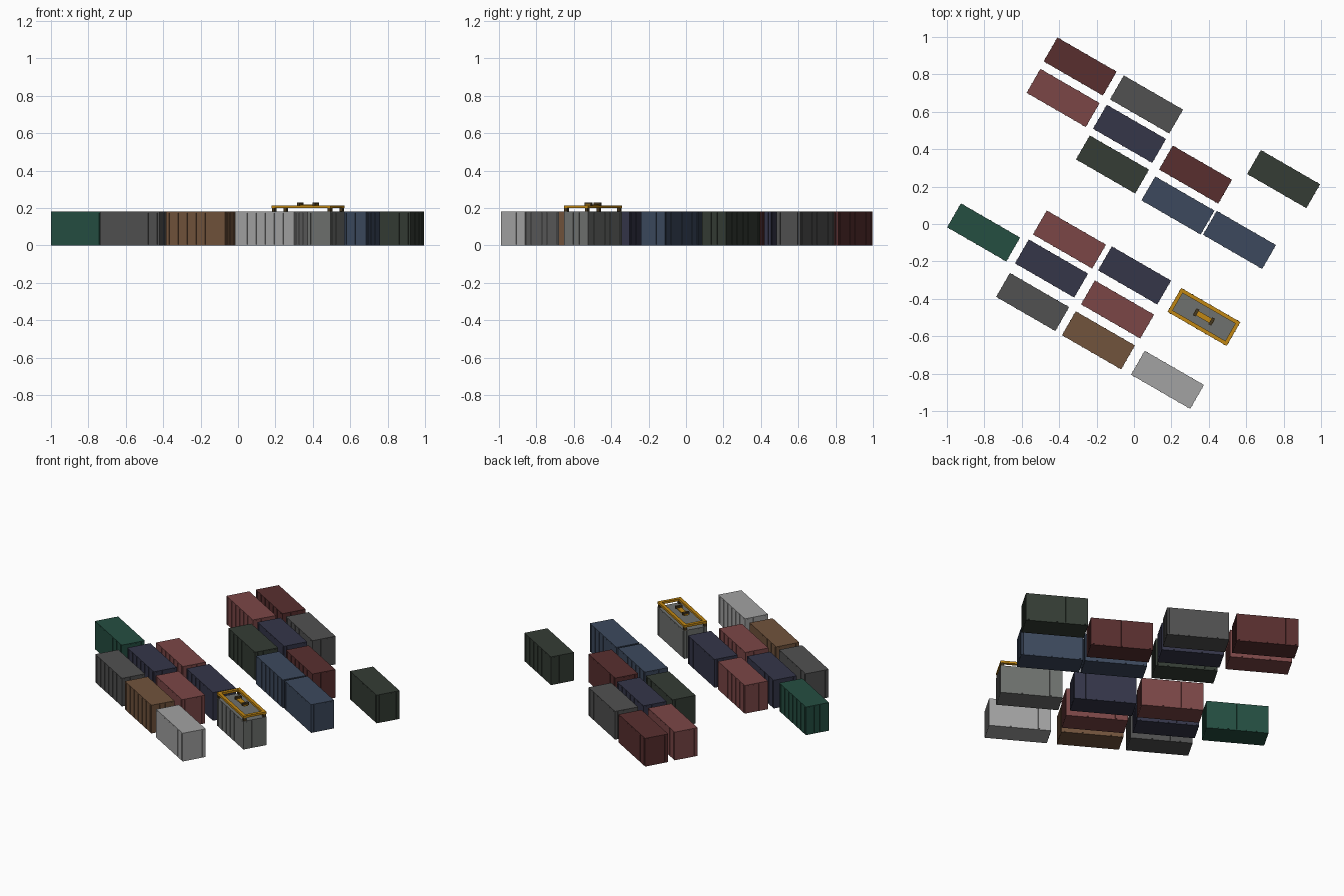
import bpy, bmesh, math
from mathutils import Matrix, Vector

if "Cube" in bpy.data.objects:
    bpy.data.objects.remove(bpy.data.objects["Cube"])

ANGLE = math.radians(-30)
L, W, H = 0.369, 0.151, 0.18


def material(name, rgb):
    m = bpy.data.materials.new(name)
    lin = [min(1, (c / 255 * 1.2)) ** 2.2 for c in rgb]
    m.diffuse_color = (*lin, 1)
    m.use_nodes = True
    m.node_tree.nodes["Principled BSDF"].inputs["Base Color"].default_value = m.diffuse_color
    return m


COLOURS = {
    "dark_red": (74, 42, 42), "red": (102, 60, 60), "grey": (68, 68, 68),
    "navy": (46, 47, 62), "dark_green": (46, 52, 46), "blue": (52, 62, 78),
    "green": (34, 66, 56), "brown": (94, 70, 52), "light_grey": (134, 134, 134),
    "mid_grey": (92, 94, 92), "yellow": (160, 112, 22), "steel": (60, 50, 32),
}
MATS = {k: material(k, v) for k, v in COLOURS.items()}


def box(bm, centre, size):
    mat = Matrix.Translation(Vector(centre)) @ Matrix.Diagonal((*size, 1))
    bmesh.ops.create_cube(bm, size=1, matrix=mat)


def finish(bm, name, colour, x, y):
    mesh = bpy.data.meshes.new(name)
    bm.to_mesh(mesh)
    bm.free()
    mesh.materials.append(MATS[colour])
    place(mesh, name, x, y)
    return mesh


def place(mesh, name, x, y):
    ob = bpy.data.objects.new(name, mesh)
    ob.location = (x, y, 0)
    ob.rotation_euler.z = ANGLE
    bpy.context.collection.objects.link(ob)


def container(name, colour, x, y):
    bm = bmesh.new()
    rib = 0.002
    # main shell
    box(bm, (0, 0, H / 2), (L - 2 * rib, W - 2 * rib, H))
    # side ribs
    for s in (-1, 1):
        for i in range(7):
            px = -L * 0.45 + i * L * 0.15
            box(bm, (px, s * (W / 2 - rib), H / 2), (0.009, 2 * rib, H * 0.94))
    # door bars and end ribs
    for s in (-1, 1):
        for py in (-0.054, -0.018, 0.018, 0.054):
            box(bm, (s * (L / 2 - rib), py, H / 2), (2 * rib, 0.006, H * 0.94))
    finish(bm, name, colour, x, y)


# containers in the yard
YARD = [
    ("dark_red", -0.288, 0.842), ("red", -0.379, 0.674), ("grey", 0.067, 0.639),
    ("navy", -0.024, 0.482), ("dark_green", -0.115, 0.318),
    ("dark_red", 0.329, 0.264), ("blue", 0.235, 0.099), ("blue", 0.564, -0.085),
    ("dark_green", 0.800, 0.240), ("green", -0.804, -0.045),
    ("red", -0.345, -0.083), ("navy", -0.441, -0.238), ("grey", -0.542, -0.417),
    ("navy", 0.003, -0.275), ("red", -0.088, -0.457), ("brown", -0.190, -0.622),
    ("light_grey", 0.179, -0.833), ("mid_grey", 0.374, -0.497),
]
for n, (c, x, y) in enumerate(YARD, 1):
    container(f"container_{n:02d}_{c}", c, x, y)

# lifting spreader on the grey container
SX, SY = 0.374, -0.497
bm = bmesh.new()
for s in (-1, 1):
    box(bm, (0, s * (W / 2 - 0.012), 0.206), (L - 0.004, 0.02, 0.014))
    box(bm, (s * (L / 2 - 0.012), 0, 0.206), (0.02, W - 0.044, 0.014))
# hoist beam
box(bm, (0, 0, 0.214), (0.115, 0.028, 0.008))
finish(bm, "spreader_frame", "yellow", SX, SY)

bm = bmesh.new()
for sx in (-1, 1):
    # corner locks
    for sy in (-1, 1):
        box(bm, (sx * (L / 2 - 0.012), sy * (W / 2 - 0.012), 0.189),
            (0.018, 0.018, 0.022))
    # sheave blocks
    box(bm, (sx * 0.048, 0, 0.221), (0.016, 0.042, 0.016))
finish(bm, "spreader_locks_and_sheaves", "steel", SX, SY)
